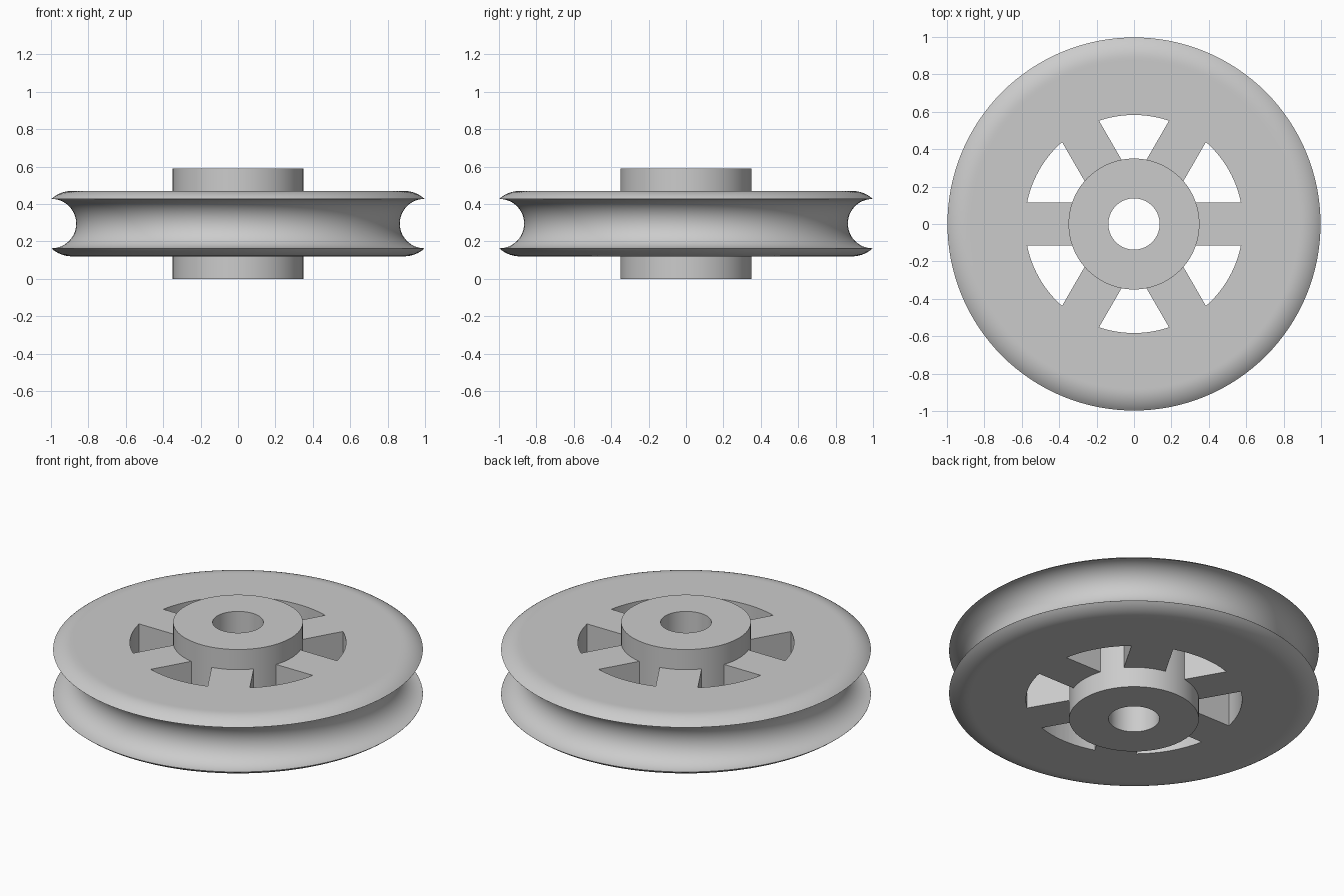
import bpy, bmesh
from math import sin, cos, asin, radians, pi

if "Cube" in bpy.data.objects:
    bpy.data.objects.remove(bpy.data.objects["Cube"], do_unlink=True)

MID = 0.295          # mid height of the wheel
HALF_WEB = 0.175     # half thickness of the wheel
HALF_SPOKE = 0.114
SEGMENTS = 128

metal = bpy.data.materials.new("grey metal")
metal.use_nodes = True
grey = (0.6, 0.6, 0.6, 1)
metal.diffuse_color = grey
metal.node_tree.nodes["Principled BSDF"].inputs["Base Color"].default_value = grey


def make_object(name, bm):
    bmesh.ops.recalc_face_normals(bm, faces=bm.faces)
    mesh = bpy.data.meshes.new(name)
    bm.to_mesh(mesh)
    bm.free()
    mesh.materials.append(metal)
    obj = bpy.data.objects.new(name, mesh)
    bpy.context.collection.objects.link(obj)
    return obj


def lathe(name, profile):
    """Revolve a closed (radius, height) profile around z."""
    bm = bmesh.new()
    rings = []
    for i in range(SEGMENTS):
        a = 2 * pi * i / SEGMENTS
        rings.append([bm.verts.new((r * cos(a), r * sin(a), z)) for r, z in profile])
    n = len(profile)
    for i in range(SEGMENTS):
        p, q = rings[i], rings[(i + 1) % SEGMENTS]
        for j in range(n):
            k = (j + 1) % n
            bm.faces.new((p[j], q[j], q[k], p[k]))
    return make_object(name, bm)


def smooth(obj):
    bpy.ops.object.select_all(action='DESELECT')
    obj.select_set(True)
    bpy.context.view_layer.objects.active = obj
    bpy.ops.object.shade_smooth_by_angle(angle=radians(30))


# Wheel: flat web, rounded shoulder and semicircular rope groove
SHOULDER_R, GROOVE_R, EDGE = 0.165, 0.132, 0.997
shoulder = []
for i in range(9):
    a = radians(42) * i / 8
    shoulder.append((0.887 + SHOULDER_R * sin(a),
                     HALF_WEB - SHOULDER_R * (1 - cos(a))))
upper = [(0.3, HALF_WEB), (0.875, HALF_WEB)] + shoulder
groove = []
for i in range(25):
    a = pi * i / 24
    groove.append((EDGE - GROOVE_R * sin(a), GROOVE_R * cos(a)))
lower = [(r, -z) for r, z in reversed(upper)]
wheel = lathe("grooved_wheel", [(r, z + MID) for r, z in upper + groove + lower])

# Six window cutters, leaving parallel-sided spokes
bm = bmesh.new()
for s in range(6):
    start = s * pi / 3
    outline = []
    for r, flip in ((0.32, False), (0.583, True)):
        edge = asin(HALF_SPOKE / r)
        arc = []
        for i in range(13):
            a = start + edge + (pi / 3 - 2 * edge) * i / 12
            arc.append((r * cos(a), r * sin(a)))
        outline += arc[::-1] if flip else arc
    base = bm.faces.new([bm.verts.new((x, y, 0)) for x, y in outline])
    out = bmesh.ops.extrude_face_region(bm, geom=[base])
    top = [v for v in out["geom"] if isinstance(v, bmesh.types.BMVert)]
    bmesh.ops.translate(bm, verts=top, vec=(0, 0, 2 * MID))
cutter = make_object("window_cutter", bm)
cutter.hide_render = True

cut = wheel.modifiers.new("windows", 'BOOLEAN')
cut.operation = 'DIFFERENCE'
cut.solver = 'EXACT'
cut.object = cutter
bpy.context.view_layer.objects.active = wheel
bpy.ops.object.modifier_apply(modifier=cut.name)
bpy.data.objects.remove(cutter, do_unlink=True)
smooth(wheel)

# Hub with through bore
hub = lathe("hub", [(0.137, 0), (0.35, 0), (0.35, 2 * MID), (0.137, 2 * MID)])
smooth(hub)
